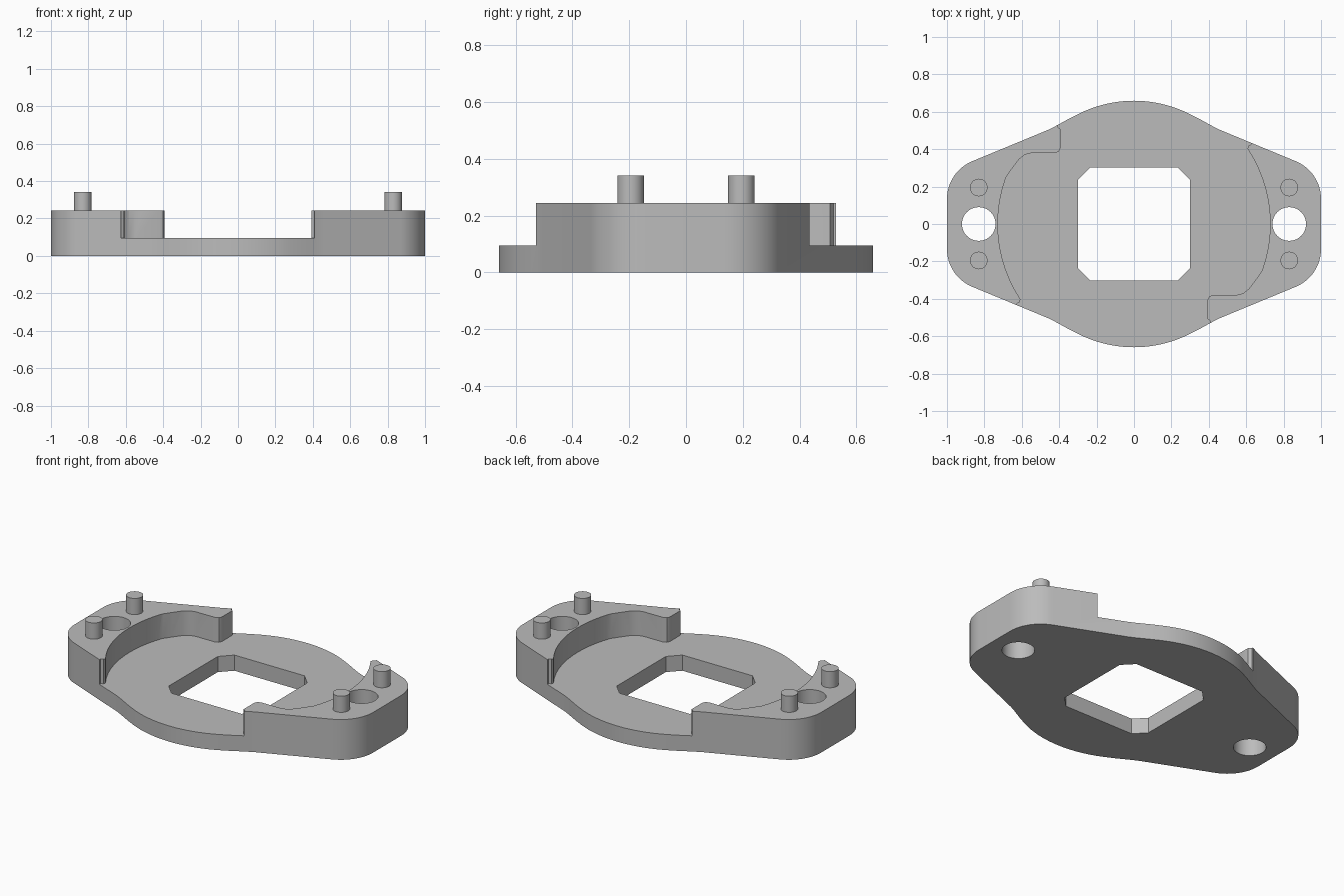
import bpy, bmesh
from math import cos, sin, radians

PLATE, TOP, PIN = 0.095, 0.244, 0.342
HOLE_X = 0.83

old = bpy.data.objects.get("Cube")
if old:
    bpy.data.objects.remove(old)

grey = bpy.data.materials.new("grey")
grey.use_nodes = True
color = (0.5, 0.5, 0.5, 1)
grey.diffuse_color = color
grey.node_tree.nodes["Principled BSDF"].inputs["Base Color"].default_value = color


def arc(cx, cy, r, a0, a1, n):
    angles = [radians(a0 + (a1 - a0) * i / n) for i in range(n + 1)]
    return [(cx + r * cos(a), cy + r * sin(a)) for a in angles]


def half_turn(points):
    return points + [(-x, -y) for x, y in points]


def prism(name, loops, z0, z1):
    """Extrude closed outlines; inner loops become holes."""
    curve = bpy.data.curves.new(name, 'CURVE')
    curve.dimensions, curve.fill_mode = '2D', 'BOTH'
    curve.extrude = (z1 - z0) / 2
    for pts in loops:
        spline = curve.splines.new('POLY')
        spline.points.add(len(pts) - 1)
        for p, (x, y) in zip(spline.points, pts):
            p.co = (x, y, 0, 1)
        spline.use_cyclic_u = True
    temp = bpy.data.objects.new(name + "_curve", curve)
    bpy.context.collection.objects.link(temp)
    bpy.context.view_layer.update()
    mesh = bpy.data.meshes.new_from_object(
        temp.evaluated_get(bpy.context.evaluated_depsgraph_get()))
    bpy.data.objects.remove(temp)
    bm = bmesh.new()
    bm.from_mesh(mesh)
    bmesh.ops.remove_doubles(bm, verts=bm.verts, dist=0.0001)
    bmesh.ops.translate(bm, verts=bm.verts, vec=(0, 0, (z0 + z1) / 2))
    bmesh.ops.recalc_face_normals(bm, faces=bm.faces)
    bm.to_mesh(mesh)
    bm.free()
    mesh.materials.clear()
    mesh.materials.append(grey)
    obj = bpy.data.objects.new(name, mesh)
    bpy.context.collection.objects.link(obj)
    return obj


def smooth(obj):
    obj.data.shade_smooth()
    obj.data.set_sharp_from_angle(angle=radians(30))


# Outer outline: one quarter mirrored, then turned half round
quarter = (arc(0.782, 0.134, 0.218, 0, 67, 12)
           + [(0.46, 0.503), (0.42, 0.523), (0.38, 0.545), (0.34, 0.567)]
           + arc(0, 0, 0.659, 63, 90, 14))
outline = half_turn(quarter + [(-x, y) for x, y in quarter[-2::-1]])

# Central opening with chamfered corners, and two bolt holes
opening = half_turn([(0.3, -0.235), (0.3, 0.235), (0.235, 0.302), (-0.235, 0.302)])
bolt_holes = [arc(s * HOLE_X, 0, 0.09, 0, 352.5, 47) for s in (1, -1)]
body = prism("base_body", [outline, opening] + bolt_holes, 0, TOP)

# Pocket that leaves a raised block at each end
edge = ([(0.41, -0.8), (0.41, -0.519), (0.393, -0.507), (0.393, -0.405),
         (0.401, -0.389), (0.42, -0.38), (0.55, -0.379), (0.585, -0.37),
         (0.615, -0.345), (0.653, -0.295)]
        + arc(0, 0, 0.728, -20, 33.5, 28)
        + [(0.61, 0.417), (0.625, 0.425), (0.63, 0.8)])
cutter = prism("pocket_cutter", [half_turn(edge)], PLATE, 0.5)
cutter.hide_render = True

cut = body.modifiers.new("pocket", 'BOOLEAN')
cut.operation, cut.solver, cut.object = 'DIFFERENCE', 'EXACT', cutter
bpy.context.view_layer.update()
body.data = bpy.data.meshes.new_from_object(
    body.evaluated_get(bpy.context.evaluated_depsgraph_get()))
body.modifiers.clear()
bpy.data.objects.remove(cutter)
smooth(body)

# Locating pins on the raised blocks
for side, sx in (("left", 1), ("right", -1)):
    for end, sy in (("front", -1), ("back", 1)):
        ring = arc(sx * HOLE_X, sy * 0.195, 0.047, 0, 348.75, 31)
        smooth(prism(f"{side}_{end}_pin", [ring], TOP - 0.01, PIN))
